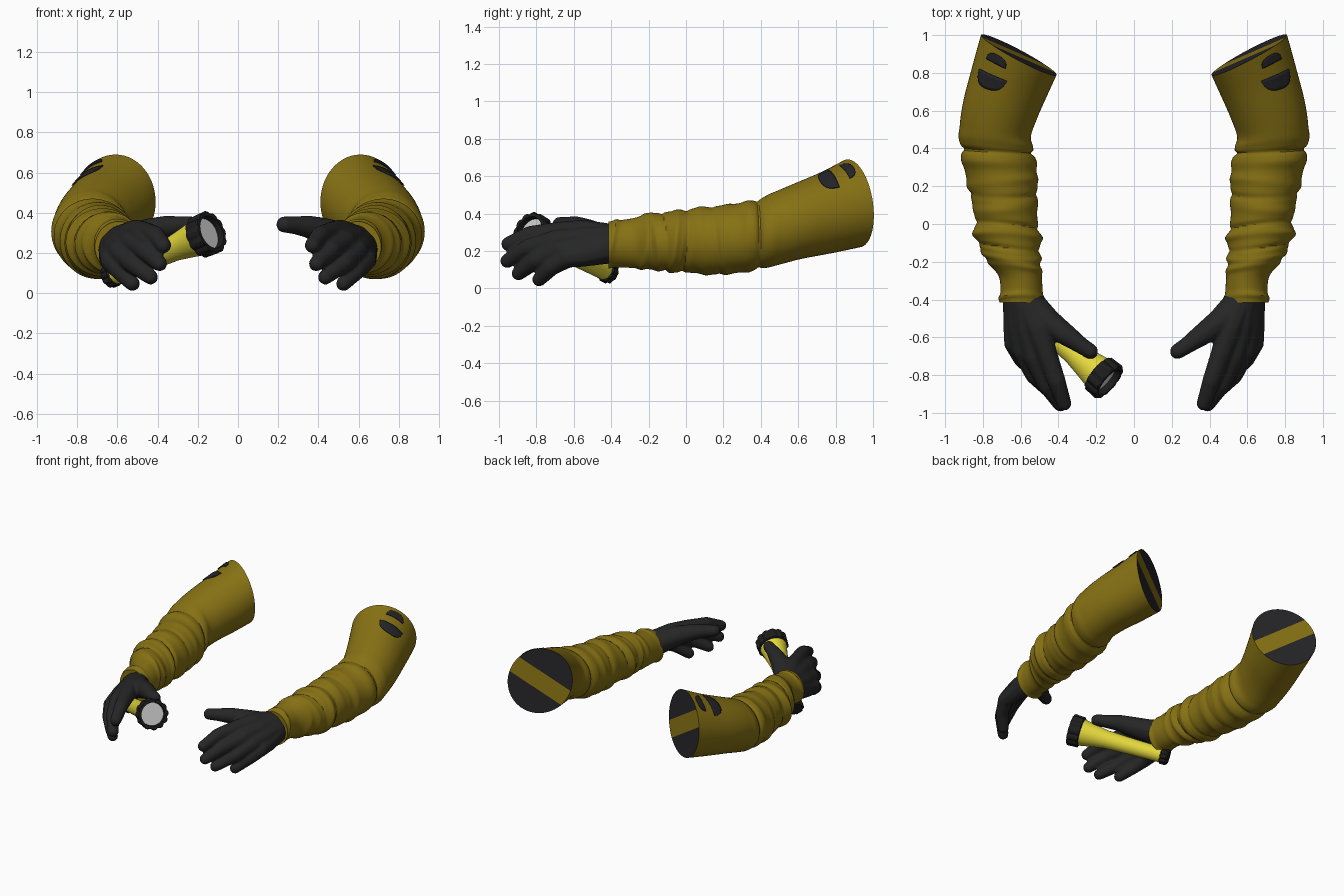
import bpy, bmesh
from math import sin, cos, pi, exp, radians, sqrt
from mathutils import Vector, Matrix

if "Cube" in bpy.data.objects:
    bpy.data.objects.remove(bpy.data.objects["Cube"], do_unlink=True)


def material(name, color):
    m = bpy.data.materials.new(name)
    m.use_nodes = True
    m.diffuse_color = (*color, 1)
    bsdf = m.node_tree.nodes["Principled BSDF"]
    bsdf.inputs["Base Color"].default_value = (*color, 1)
    bsdf.inputs["Roughness"].default_value = 0.8
    return m


OLIVE = material("olive cloth", (0.24, 0.165, 0.007))
DARK = material("dark cloth", (0.018, 0.018, 0.022))
GLOVE = material("black glove", (0.019, 0.019, 0.019))
YELLOW = material("yellow plastic", (0.78, 0.69, 0.045))
RUBBER = material("black rubber", (0.012, 0.012, 0.012))
LENS = material("pale lens", (0.62, 0.62, 0.62))


def finish(bm, name, mats, angle=40):
    bmesh.ops.remove_doubles(bm, verts=bm.verts, dist=0.0002)
    bmesh.ops.recalc_face_normals(bm, faces=bm.faces)
    me = bpy.data.meshes.new(name)
    bm.to_mesh(me)
    bm.free()
    for m in mats:
        me.materials.append(m)
    ob = bpy.data.objects.new(name, me)
    bpy.context.collection.objects.link(ob)
    bpy.ops.object.select_all(action='DESELECT')
    ob.select_set(True)
    bpy.context.view_layer.objects.active = ob
    bpy.ops.object.shade_smooth_by_angle(angle=radians(angle))
    return ob


def grid_faces(bm, rows, closed):
    for a, b in zip(rows, rows[1:]):
        n = len(a)
        for i in range(n if closed else n - 1):
            j = (i + 1) % n
            bm.faces.new((a[i], a[j], b[j], b[i]))


# Sleeve sections: centre x, y, z, half width, half height, yaw in degrees
SECTIONS = [
    (.595, -.415, .235, .115, .122, 0), (.6, -.29, .242, .112, .132, 0),
    (.635, -.2, .25, .135, .147, 0), (.668, -.07, .25, .17, .163, 0),
    (.678, .05, .255, .165, .172, 0), (.695, .2, .26, .183, .185, 0),
    (.72, .37, .285, .193, .183, 3), (.735, .48, .32, .19, .195, 9),
    (.71, .6, .36, .2, .203, 14), (.66, .75, .405, .212, .218, 20),
    (.61, .895, .455, .226, .235, 27.7)]
# Folds: position along the arm, height, width, slant phase
FOLDS = [(-.395, .012, .015, 0), (-.23, .012, .02, 1), (-.17, .014, .018, 2.5),
         (-.12, -.012, .012, 2), (-.065, .016, .022, .5), (-.01, -.014, .014, 1),
         (.09, .01, .03, 4), (.16, -.01, .015, 3), (.22, .009, .025, 5),
         (.33, .014, .03, 0), (.385, -.02, .012, .3), (.44, .007, .03, .6)]
LAST = len(SECTIONS) - 1


def section(t):
    i = min(int(t), LAST - 1)
    f = t - i
    p = [SECTIONS[max(0, min(LAST, i + k))] for k in (-1, 0, 1, 2)]
    return [b + .5 * f * (c - a + f * (2 * a - 5 * b + 4 * c - d + f * (3 * (b - c) + d - a)))
            for a, b, c, d in zip(*p)]


def sleeve_point(t, th, side, lift=0):
    cx, cy, cz, w, h, yaw = section(t)
    for y0, amp, width, ph in FOLDS:
        d = (cy - y0 - .022 * sin(th + ph) * (y0 < .3)) / width
        lift += amp * exp(-d * d) * (.7 + .3 * sin(2 * th + 3 * ph))
    u, v = (w + lift) * cos(th), (h + lift) * sin(th)
    a = radians(yaw)
    return Vector((side * (cx + u * cos(a)), cy + u * sin(a) - v * .13 * yaw / 28, cz + v))


def make_sleeve(side, label):
    bm = bmesh.new()
    segs, steps = 56, 14 * LAST
    rows = [[bm.verts.new(sleeve_point(LAST * k / steps, 2 * pi * i / segs, side))
             for i in range(segs)] for k in range(steps + 1)]
    grid_faces(bm, rows, True)
    bm.faces.new(rows[0])
    # Flat shoulder end, split into a diagonal band between two dark segments
    cap = bm.faces.new(rows[-1])
    cap.material_index = 1
    mid = cap.calc_center_median()
    out = (sleeve_point(LAST, 0, side) - mid).normalized()
    tilt = radians(32)
    across = Vector((0, 0, 1)) * cos(tilt) - out * sin(tilt)
    for s in (-1, 1):
        faces = [f for f in bm.faces if f.material_index == 1]
        geom = faces + list({e for f in faces for e in f.edges}) + list({v for f in faces for v in f.verts})
        bmesh.ops.bisect_plane(bm, geom=geom, plane_co=mid + across * .062 * s, plane_no=across)
    for f in bm.faces:
        if f.material_index == 1 and abs((f.calc_center_median() - mid).dot(across)) < .05:
            f.material_index = 0
    finish(bm, label + "_sleeve", [OLIVE, DARK])


def make_patch(side, name, t0, depth, spread):
    # Half-moon patch lying on the sleeve
    bm = bmesh.new()
    rows = []
    for i in range(25):
        a = -1 + i / 12
        d = depth * sqrt(max(0, 1 - abs(a) ** 2.6))
        rows.append([bm.verts.new(sleeve_point(t0 + d * j / 5, radians(60) + a * spread, side, .004))
                     for j in range(6)])
    grid_faces(bm, rows, False)
    ob = finish(bm, name, [DARK])
    thick = ob.modifiers.new("thickness", 'SOLIDIFY')
    thick.thickness = .006
    thick.offset = 0


# Each digit runs from the wrist to its tip: x, y, z, radius
DIGITS = [
    [(.565, -.4, .26, .085), (.51, -.55, .3, .066), (.465, -.68, .3, .055), (.41, -.83, .288, .046), (.37, -.95, .238, .037)],
    [(.58, -.4, .25, .09), (.56, -.55, .26, .07), (.53, -.7, .255, .056), (.465, -.85, .215, .046), (.39, -.955, .147, .037)],
    [(.6, -.4, .23, .09), (.6, -.55, .22, .07), (.59, -.67, .21, .054), (.53, -.8, .15, .045), (.435, -.895, .08, .036)],
    [(.61, -.4, .22, .085), (.63, -.54, .18, .062), (.635, -.63, .165, .052), (.595, -.715, .115, .043), (.525, -.785, .048, .036)],
    [(.56, -.42, .25, .085), (.45, -.525, .3, .07), (.355, -.59, .33, .055), (.285, -.64, .338, .043), (.23, -.675, .342, .039)]]


def make_hand(side, label):
    bm = bmesh.new()
    for path in DIGITS:
        for a, b in zip(path, path[1:]):
            for k in range(11):
                x, y, z, r = Vector(a).lerp(Vector(b), k / 10)
                bmesh.ops.create_icosphere(bm, subdivisions=2, radius=r + .003,
                                           matrix=Matrix.Translation((side * x, y, z)))
    me = bpy.data.meshes.new(label + "_glove")
    bm.to_mesh(me)
    bm.free()
    me.materials.append(GLOVE)
    ob = bpy.data.objects.new(label + "_glove", me)
    bpy.context.collection.objects.link(ob)
    fuse = ob.modifiers.new("fuse", 'REMESH')
    fuse.mode = 'VOXEL'
    fuse.voxel_size = .009
    fuse.use_smooth_shade = True
    soft = ob.modifiers.new("soften", 'SMOOTH')
    soft.factor = .5
    soft.iterations = 6


for side, label in ((-1, "right"), (1, "left")):
    make_sleeve(side, label)
    make_patch(side, label + "_large_patch", 9.13, -.47, .43)
    make_patch(side, label + "_small_patch", 9.47, .27, .3)
    make_hand(side, label)

# Torch held in the right hand
TAIL, HEAD = Vector((-.65, -.4, .08)), Vector((-.13, -.84, .305))
AXIS = HEAD - TAIL
PLACE = Matrix.Translation(TAIL) @ AXIS.to_track_quat('Z', 'Y').to_matrix().to_4x4()
L = AXIS.length


def lathe(name, profile, mat, lobes=0, segs=80):
    # Profile points: distance along the axis, radius, scallop depth
    bm = bmesh.new()
    rows = []
    for z, r, wave in profile:
        ring = []
        for i in range(segs):
            a = 2 * pi * i / segs
            q = r + wave * abs(cos(lobes * a / 2))
            ring.append(bm.verts.new(PLACE @ Vector((q * cos(a), q * sin(a), z))))
        rows.append(ring)
    grid_faces(bm, rows, True)
    finish(bm, name, [mat], 35)


lathe("torch_body", [(.04, 0, 0), (.04, .052, 0), (.3, .058, 0), (.46, .064, 0),
                     (.56, .08, 0), (L - .06, .098, 0), (L - .06, 0, 0)], YELLOW)
lathe("torch_tail_cap", [(0, 0, 0), (0, .046, .004), (.012, .054, .008),
                         (.05, .054, .008), (.06, .048, 0), (.06, 0, 0)], RUBBER, 10)
lathe("torch_head_ring", [(L - .085, .09, 0), (L - .08, .1, .008), (L - .008, .1, .012),
                          (L, .096, .01), (L, .084, 0), (L - .05, .08, 0)], RUBBER, 12)
lathe("torch_lens", [(L - .035, 0, 0), (L - .035, .082, 0), (L - .04, .082, 0), (L - .04, 0, 0)], LENS)
